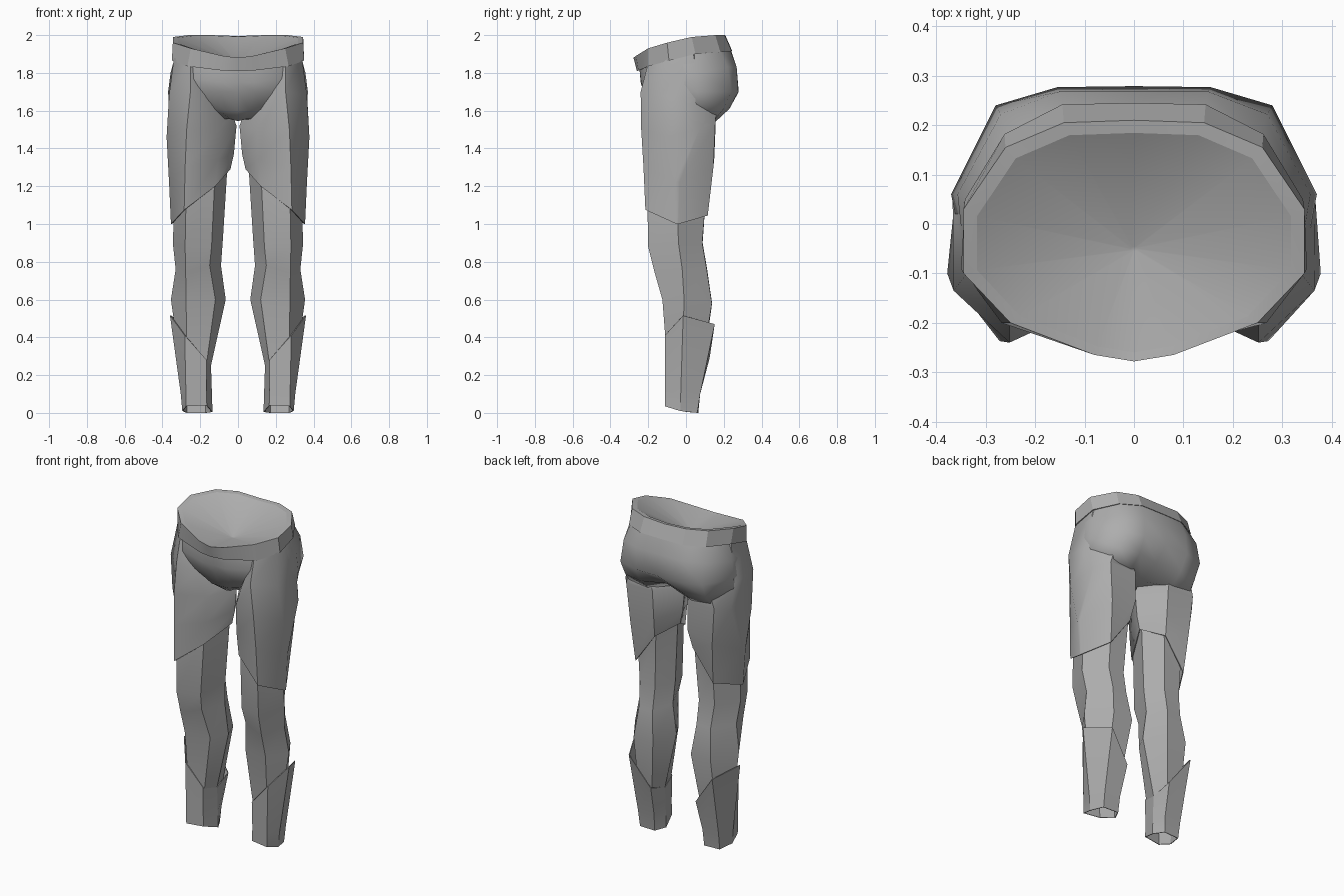
import bpy, math

grey = bpy.data.materials.new("fabric_grey")
grey.diffuse_color = (0.42, 0.42, 0.42, 1)


def make(name, rings, angle, flip=False, cap=False, thick=0):
    """Loft closed rings of points into one object."""
    n = len(rings[0])
    verts = [p for r in rings for p in r]
    faces = []
    for k in range(len(rings) - 1):
        for i in range(n):
            j = (i + 1) % n
            f = (k * n + i, k * n + j, (k + 1) * n + j, (k + 1) * n + i)
            faces.append(f[::-1] if flip else f)
    if cap:
        last = (len(rings) - 1) * n
        f = tuple(range(last, last + n))
        faces.append(f[::-1] if flip else f)
    me = bpy.data.meshes.new(name)
    me.from_pydata(verts, [], faces)
    me.materials.append(grey)
    ob = bpy.data.objects.new(name, me)
    bpy.context.collection.objects.link(ob)
    bpy.ops.object.select_all(action='DESELECT')
    ob.select_set(True)
    bpy.context.view_layer.objects.active = ob
    if thick:
        # hem strip folded inward
        m = ob.modifiers.new("thickness", 'SOLIDIFY')
        m.thickness = thick
        m.offset = -1
        bpy.ops.object.modifier_apply(modifier=m.name)
    bpy.ops.object.shade_smooth_by_angle(angle=math.radians(angle))
    return ob


def full(half):
    """Mirror a back-to-front half ring, points on x = 0 at both ends."""
    return half + [(-x, y, z) for x, y, z in half[-2:0:-1]]


def pair(name, rings, angle, thick=0):
    """Right piece plus its mirrored twin."""
    make("right_" + name, rings, angle, thick=thick)
    make("left_" + name, [[(-x, y, z) for x, y, z in r] for r in rings], angle,
         flip=True, thick=thick)


# waistband: tucked lower edge, outer face, flat rim, and a separate dished lining
low = [(0, .245, 1.915), (.145, .242, 1.915), (.262, .182, 1.91), (.342, .05, 1.9),
       (.35, -.09, 1.865), (.268, -.2, 1.835), (.08, -.252, 1.812), (0, -.26, 1.81)]
rim = [(0, .21, 1.995), (.142, .205, 2.0), (.26, .155, 2.0), (.345, .03, 1.99),
       (.345, -.1, 1.96), (.25, -.2, 1.93), (.08, -.265, 1.89), (0, -.278, 1.88)]
inner = [(x * .92, y * .935 - .012 * (y > 0), z - .004) for x, y, z in rim]
pit = [(x * .02, y * .02 - .05, 1.85) for x, y, z in rim]
tuck = [(x * .95, y * .95, z + .004) for x, y, z in low]
make("waistband", [full(r) for r in (tuck, low, rim, inner)], 20, flip=True)
make("lining", [full(r) for r in (inner, pit)], 40, flip=True, cap=True)


# seat of the garment, rounded behind and narrowing to the crotch
seat = [
    full([(x * .95, y * .95, z + .02) for x, y, z in low]),
    full([(0, .268, 1.83), (.15, .268, 1.83), (.27, .222, 1.83), (.357, .06, 1.8),
          (.34, -.1, 1.79), (.255, -.205, 1.77), (.08, -.238, 1.75), (0, -.24, 1.75)]),
    full([(0, .279, 1.7), (.155, .277, 1.7), (.28, .24, 1.7), (.37, .06, 1.7),
          (.34, -.09, 1.7), (.22, -.19, 1.7), (.09, -.222, 1.7), (0, -.225, 1.7)]),
    full([(0, .19, 1.62), (.15, .23, 1.61), (.275, .2, 1.61), (.367, .055, 1.64),
          (.3, -.08, 1.6), (.12, -.15, 1.61), (.06, -.175, 1.6), (0, -.18, 1.6)]),
    full([(0, .06, 1.56), (.15, .155, 1.54), (.28, .15, 1.55), (.34, .07, 1.58), (.2, -.05, 1.56),
          (.04, -.09, 1.555), (.025, -.11, 1.55), (0, -.11, 1.545)]),
]
make("seat", seat, 60, flip=True, cap=True)

# upper leg panels: side front, side back, back outer, back inner, inner, front inner, front outer
upper = [
    [(.355, -.05, 1.0), (.355, -.04, 1.0), (.265, .115, 1.045), (.13, .12, 1.23),
     (.04, 0, 1.29), (.12, -.165, 1.2), (.285, -.215, 1.075)],
    [(.365, -.06, 1.22), (.363, -.035, 1.22), (.28, .145, 1.3), (.115, .15, 1.35),
     (.022, 0, 1.37), (.105, -.165, 1.34), (.28, -.225, 1.3)],
    [(.378, -.1, 1.46), (.36, .075, 1.51), (.3, .155, 1.53), (.12, .157, 1.53),
     (.008, 0, 1.52), (.1, -.165, 1.5), (.272, -.237, 1.5)],
    [(.365, -.135, 1.68), (.367, .05, 1.66), (.28, .16, 1.6), (.14, .15, 1.57),
     (.03, 0, 1.58), (.165, -.2, 1.65), (.252, -.24, 1.7)],
    [(.338, -.1, 1.89), (.335, .04, 1.915), (.25, .13, 1.68), (.14, .13, 1.59),
     (.06, 0, 1.62), (.2, -.19, 1.74), (.252, -.196, 1.87)],
]
pair("upper_leg", upper, 48, thick=.005)

# lower legs: side, back outer, back inner, inner, front inner, front outer
lower = [
    [(.31, -.02, .28), (.265, .09, .28), (.17, .09, .23), (.15, 0, .22), (.168, -.09, .25), (.27, -.1, .28)],
    [(.355, -.01, .6), (.262, .137, .58), (.13, .138, .58), (.065, 0, .6), (.12, -.1, .6), (.275, -.125, .6)],
    [(.33, -.02, .76), (.245, .11, .76), (.15, .112, .76), (.09, 0, .78), (.15, -.14, .78), (.277, -.165, .74)],
    [(.345, -.04, .9), (.255, .086, .9), (.15, .088, .9), (.08, -.01, .92), (.14, -.165, .88), (.28, -.2, .88)],
    [(.338, -.045, 1.08), (.255, .102, 1.1), (.13, .108, 1.26), (.055, 0, 1.32),
     (.122, -.155, 1.26), (.275, -.205, 1.14)],
]
pair("lower_leg", lower, 30)

# ankle cuffs with slanted top edges
cuff = [
    [(.295, -.03, .01), (.272, .06, 0), (.17, .065, 0), (.135, 0, .005), (.165, -.1, .04), (.275, -.112, .035)],
    [(.303, -.028, .1), (.275, .075, .1), (.165, .075, .1), (.138, 0, .1), (.168, -.1, .12), (.276, -.112, .12)],
    [(.36, -.015, .515), (.285, .152, .47), (.153, .125, .29), (.143, 0, .25), (.166, -.103, .28), (.282, -.112, .41)],
]
pair("ankle_cuff", cuff, 22, thick=.005)
